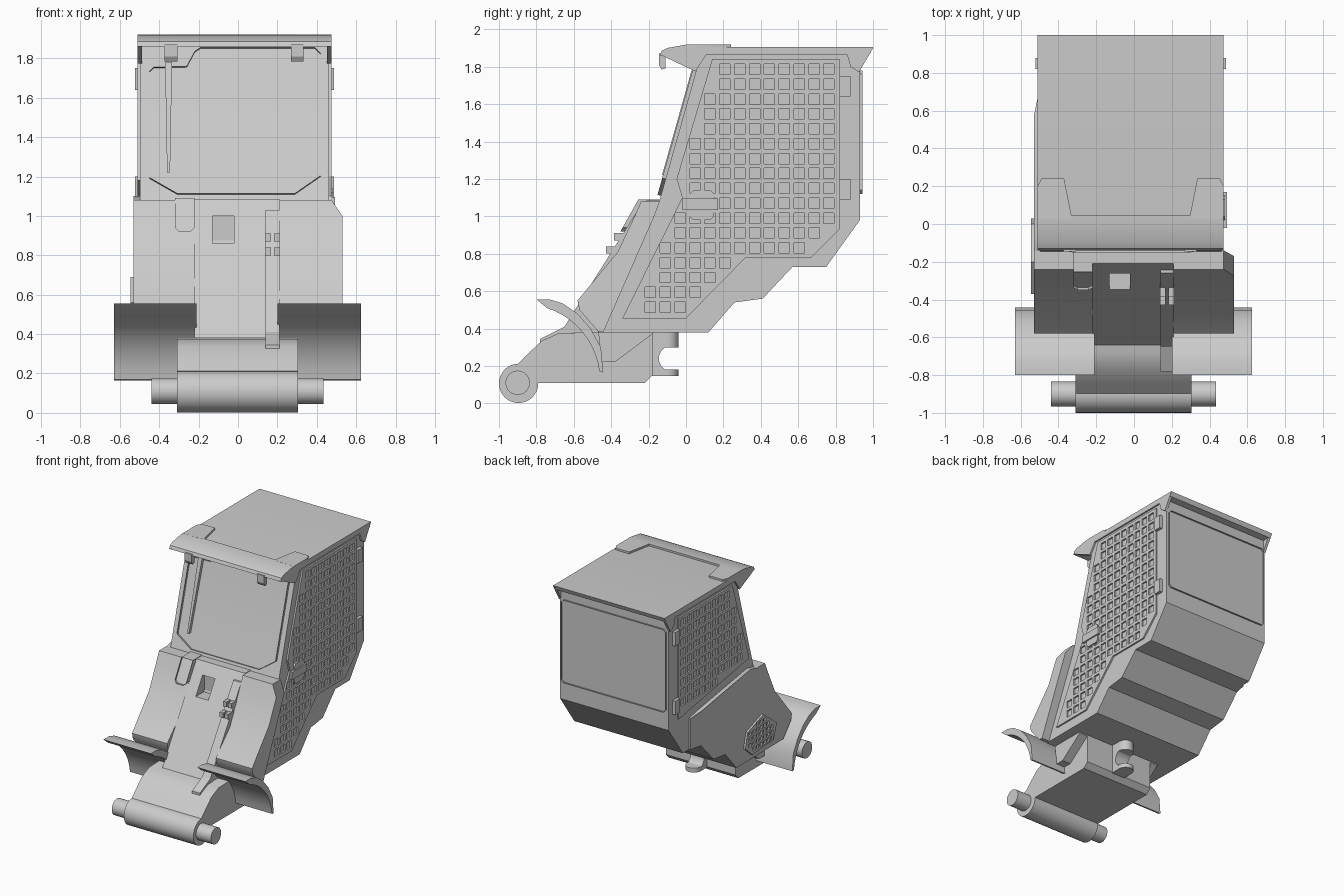
import bpy, bmesh, math
from mathutils import Vector

cube = bpy.data.objects.get("Cube")
if cube:
    bpy.data.objects.remove(cube, do_unlink=True)

grey = bpy.data.materials.new("plain grey")
grey.use_nodes = True
grey.diffuse_color = (0.6, 0.6, 0.6, 1)
grey.node_tree.nodes["Principled BSDF"].inputs["Base Color"].default_value = (0.6, 0.6, 0.6, 1)

LEFT, RIGHT = 0.475, -0.51      # cab walls
parts = []


def finish(name, bm):
    bmesh.ops.recalc_face_normals(bm, faces=bm.faces)
    mesh = bpy.data.meshes.new(name)
    bm.to_mesh(mesh)
    bm.free()
    mesh.materials.append(grey)
    ob = bpy.data.objects.new(name, mesh)
    bpy.context.collection.objects.link(ob)
    parts.append(ob)
    return ob


def push(bm, faces, vec):
    new = bmesh.ops.extrude_face_region(bm, geom=faces)["geom"]
    bmesh.ops.translate(bm, vec=vec, verts=[g for g in new if isinstance(g, bmesh.types.BMVert)])


def extrude(name, pts, vec, tweak=None):
    bm = bmesh.new()
    face = bm.faces.new([bm.verts.new(p) for p in pts])
    push(bm, [face], Vector(vec))
    if tweak:
        for v in bm.verts:
            tweak(v.co)
    return finish(name, bm)


def prism(name, yz, x0, x1, tweak=None):
    """Side profile swept across the width."""
    return extrude(name, [(x0, y, z) for y, z in yz], (x1 - x0, 0, 0), tweak)


def box(name, x, y, z):
    return prism(name, [(y[0], z[0]), (y[1], z[0]), (y[1], z[1]), (y[0], z[1])], *x)


def arc(cy, cz, r, a0, a1, n):
    steps = [math.radians(a0 + (a1 - a0) * i / n) for i in range(n + 1)]
    return [(cy + r * math.cos(a), cz + r * math.sin(a)) for a in steps]


def circle(cy, cz, r, n=32):
    return arc(cy, cz, r, 0, 360, n)[:-1]


def rim(name, pts, width, vec):
    """Raised border around an outline."""
    bm = bmesh.new()
    face = bm.faces.new([bm.verts.new(p) for p in pts])
    border = bmesh.ops.inset_region(bm, faces=[face], thickness=width, use_boundary=True)["faces"]
    bm.faces.remove(face)
    push(bm, border, Vector(vec))
    return finish(name, bm)


def lattice(name, yz, outer, inner, origin, pitch, cell):
    """Panel with a regular grid of square openings."""
    bm = bmesh.new()
    bm.faces.new([bm.verts.new((outer, y, z)) for y, z in yz])
    for axis in (0, 1):
        normal = Vector((0, 1 - axis, axis))
        low, high = min(p[axis] for p in yz), max(p[axis] for p in yz)
        first = math.floor((low - origin[axis]) / pitch)
        last = math.ceil((high - origin[axis]) / pitch)
        for k in range(first, last + 1):
            for side in (-cell / 2, cell / 2):
                geom = list(bm.verts) + list(bm.edges) + list(bm.faces)
                bmesh.ops.bisect_plane(bm, geom=geom, plane_co=normal * (origin[axis] + k * pitch + side),
                                       plane_no=normal)

    def is_opening(f):
        c = f.calc_center_median()
        for value, start in ((c.y, origin[0]), (c.z, origin[1])):
            if abs((value - start + pitch / 2) % pitch - pitch / 2) > cell * 0.3:
                return False
        return not any(e.is_boundary for e in f.edges)

    holes = [f for f in bm.faces if is_opening(f)]
    bmesh.ops.delete(bm, geom=holes, context="FACES")
    push(bm, list(bm.faces), Vector((inner - outer, 0, 0)))
    return finish(name, bm)


# Cab shell
belly = [(0.12, 0.38), (0.26, 0.54), (0.41, 0.56), (0.57, 0.73)]
prism("cab_body", [(0.08, 1.87), (-0.14, 1.09), (-0.47, 0.38)] + belly +
      [(0.75, 0.73), (0.93, 0.98), (0.93, 1.87)], RIGHT + 0.013, LEFT - 0.013)

# Roof, visor and their corner pieces
prism("roof", [(-0.1, 1.862), (-0.1, 1.89), (0.03, 1.905), (1, 1.905), (0.985, 1.87), (0.9, 1.862)], RIGHT, LEFT)
prism("visor", [(-0.14, 1.86), (-0.13, 1.885), (-0.1, 1.9), (0, 1.918), (0.045, 1.92), (0.045, 1.88), (0, 1.865)],
      RIGHT, LEFT)
for side, edge, inward in (("left", LEFT, -1), ("right", RIGHT, 1)):
    pad = [(0, 0.03), (0, 0.2), (0.02, 0.24), (0.14, 0.24), (0.18, 0.04), (0.18, 0.03)]
    extrude(side + "_visor_corner", [(edge + inward * a, y, 1.9) for a, y in pad], (0, 0, 0.02))
    inside = edge + inward * 0.022
    prism(side + "_front_cheek", [(-0.14, 1.865), (0.05, 1.775), (0.11, 1.865)], edge, inside)
    prism(side + "_rear_cheek", [(1, 1.9), (0.925, 1.77), (0.88, 1.8), (0.86, 1.87)], edge, inside)
    # Door hinges
    for label, z in (("upper", 1.64), ("lower", 1.09)):
        box(side + "_" + label + "_hinge", (edge - inward * 0.012, inside), (0.82, 0.88), (z, z + 0.11))

# Lattice side panels
lattice("left_door", [(0.14, 1.84), (0.82, 1.84), (0.82, 0.93), (0.67, 0.78), (0.32, 0.78), (0, 0.455),
                      (-0.34, 0.455), (-0.02, 1.1), (-0.05, 1.2)],
        LEFT, LEFT - 0.02, (0.128, 1.786), 0.0795, 0.056)
lattice("right_window", [(0.14, 1.84), (0.82, 1.84), (0.82, 1.03), (-0.07, 1.18)],
        RIGHT, RIGHT + 0.02, (0.128, 1.786), 0.0795, 0.056)
prism("door_handle_plate", [(0.02, 1.0), (0.04, 0.98), (0.13, 0.98), (0.15, 1.0), (0.15, 1.12), (0.13, 1.14),
                            (0.04, 1.14), (0.02, 1.12)], LEFT - 0.01, LEFT + 0.008)
box("door_handle", (LEFT, LEFT + 0.018), (-0.02, 0.17), (1.035, 1.095))


# Windscreen border, set on the sloping front
def slope(x, z):
    return (x, -0.14 + (z - 1.09) * 0.282, z)


rim("windscreen_frame", [slope(*p) for p in
    [(-0.45, 1.73), (-0.43, 1.75), (-0.26, 1.755), (-0.22, 1.83), (-0.19, 1.85), (0.39, 1.85), (0.42, 1.82),
     (0.42, 1.2), (0.29, 1.11), (-0.31, 1.11), (-0.45, 1.19)]], 0.022, (0, -0.018, 0.005))
rim("rear_window_frame", [(x, 0.93, z) for x, z in
    [(-0.46, 1.12), (-0.48, 1.14), (-0.48, 1.76), (-0.46, 1.78), (0.425, 1.78), (0.445, 1.76), (0.445, 1.14),
     (0.425, 1.12)]], 0.02, (0, 0.014, 0))
extrude("wiper", [slope(-0.37, 1.78), slope(-0.335, 1.78), slope(-0.345, 1.22), slope(-0.36, 1.22)], (0, -0.025, 0))
for side, x in (("left", 0.3), ("right", -0.34)):
    prism(side + "_lamp", [(-0.145, 1.87), (-0.145, 1.81), (-0.13, 1.785), (-0.11, 1.79), (-0.11, 1.87)],
          x - 0.032, x + 0.032)


# Front lobes beside the central spine
def lobe_shape(co):
    if abs(co.x) > 0.5:
        if abs(co.z - 0.73) < 0.01 and co.y < 0:
            co.y, co.z = -0.365, 0.81
        elif co.x > 0 and co.z > 1.05:
            co.x = LEFT


front = [(-0.14, 1.08), (-0.24, 1.08), (-0.275, 1.0), (-0.4, 0.73), (-0.58, 0.55), (-0.57, 0.5), (-0.47, 0.385)]
prism("left_lobe", front + [(-0.44, 0.385), (-0.17, 1.0)], 0.21, 0.53, lobe_shape)
prism("right_lobe", front + [(-0.44, 0.385), (-0.17, 1.0)], -0.53, -0.22, lobe_shape)


# Side tank, tapered at its rear end
def tank_shape(co):
    if co.y > 0.6 and co.x < -0.52:
        co.x = RIGHT


prism("right_side_tank", [(-0.14, 1.08), (-0.17, 1.0), (-0.45, 0.385)] + belly +
      [(0.67, 0.73), (0.67, 0.98), (0.57, 1.0), (-0.06, 1.1)], -0.53, -0.48, tank_shape)
lattice("right_grille", [(-0.33, 0.44), (-0.06, 0.42), (0.03, 0.5), (-0.0, 0.62), (-0.2, 0.69), (-0.37, 0.56)],
        -0.545, -0.525, (-0.17, 0.55), 0.045, 0.03)

# Central spine with a recessed pocket
spine = prism("central_spine", [(-0.13, 1.085), (-0.21, 1.085), (-0.64, 0.38), (-0.42, 0.38)], -0.22, 0.21)
cutter = box("pocket_cutter", (-0.13, -0.02), (-0.5, -0.24), (0.86, 1.0))
cutter.hide_render = True
mod = spine.modifiers.new("pocket", "BOOLEAN")
mod.operation, mod.object, mod.solver = "DIFFERENCE", cutter, "EXACT"
bpy.context.view_layer.objects.active = spine
bpy.ops.object.modifier_apply(modifier="pocket")
parts.remove(cutter)
bpy.data.objects.remove(cutter, do_unlink=True)

# Hose guard, clamps and grab handle on the front
prism("hose_guard", [(-0.22, 1.03), (-0.26, 1.03), (-0.65, 0.41), (-0.78, 0.345), (-0.78, 0.32), (-0.62, 0.36)],
      0.14, 0.21)
for i, x in enumerate((0.138, 0.182)):
    for z in (0.8, 0.87):
        y = -0.21 - (1.085 - z) * 0.61
        box("hose_clamp_%d" % i, (x, x + 0.03), (y - 0.045, y + 0.03), (z, z + 0.04))
grab = [(x, -0.17 + (0.92 - z) * 0.56 - 0.15 + 0.0, z) for x, z in
        [(-0.32, 0.94), (-0.3, 0.92), (-0.24, 0.92), (-0.22, 0.94), (-0.22, 1.09), (-0.32, 1.09)]]
grab = [(x, -0.35 + (z - 0.92) * 0.56, z) for x, y, z in grab]
extrude("grab_handle_base", [(x, y + 0.015, z) for x, y, z in grab], (0, 0.1, 0))
rim("grab_handle_rim", grab, 0.022, (0, 0.03, 0))

# Curved fenders and their brackets
outer_curve = [(-0.8, 0.556), (-0.73, 0.556), (-0.66, 0.535), (-0.58, 0.48), (-0.51, 0.4), (-0.455, 0.3),
               (-0.443, 0.165)]
inner_curve = arc(-0.87, 0.12, 0.41, 7, 72, 10)
for side, x0, x1 in (("left", 0.2, 0.625), ("right", -0.21, -0.63)):
    prism(side + "_fender", outer_curve + inner_curve, x0, x1)
    sign = 1 if x0 > 0 else -1
    prism(side + "_fender_bracket", [(-0.47, 0.39), (-0.45, 0.22), (-0.38, 0.22), (-0.18, 0.37), (-0.18, 0.39)],
          x0, sign * 0.38)

# Neck, roller, pin and rear hitch
prism("neck", [(-0.9, 0.21), (-0.84, 0.27), (-0.77, 0.335), (-0.68, 0.375), (-0.18, 0.39), (-0.18, 0.15),
               (-0.22, 0.11), (-0.85, 0.11)], -0.31, 0.305)
prism("roller", circle(-0.895, 0.107, 0.105), -0.31, 0.305)
prism("roller_pin", circle(-0.9, 0.11, 0.065), -0.44, 0.435)
lug = [(0.06, -0.2)] + [(x, y) for x, y in arc(0, -0.1, 0.06, 0, 180, 16)] + [(-0.06, -0.2)]
for label, z0, z1 in (("upper", 0.3, 0.385), ("lower", 0.145, 0.18)):
    extrude(label + "_hitch_lug", [(x, y, z0) for x, y in lug], (0, 0, z1 - z0))
prism("hitch_web", [(-0.19, 0.15), (-0.1, 0.16)] + arc(-0.075, 0.24, 0.07, 250, 110, 12) +
      [(-0.1, 0.33), (-0.19, 0.35)], -0.06, 0.06)

# Smooth the round parts, keep hard edges
bpy.ops.object.select_all(action="DESELECT")
for ob in parts:
    ob.select_set(True)
bpy.context.view_layer.objects.active = parts[0]
bpy.ops.object.shade_smooth_by_angle(angle=math.radians(30))
